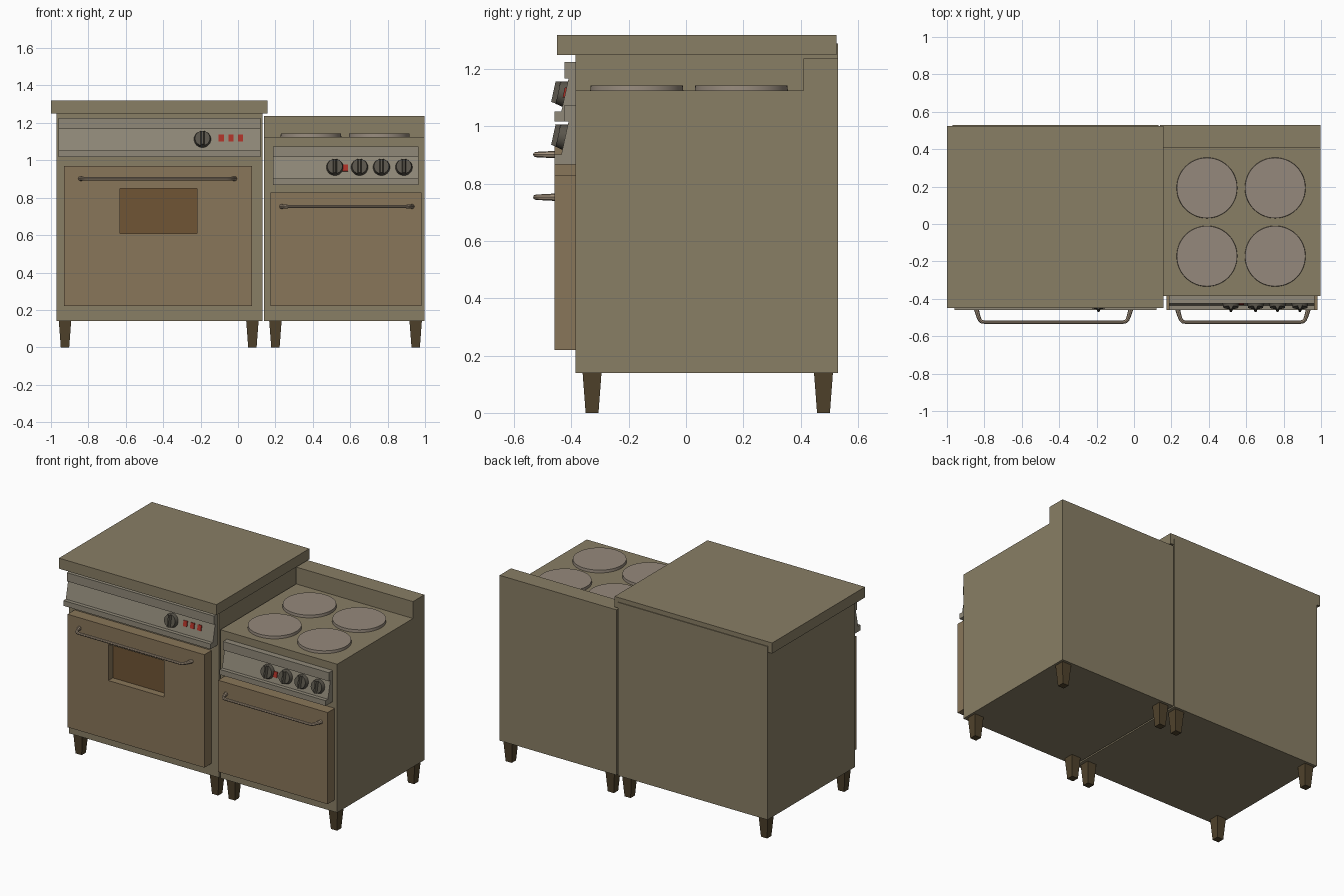
import bpy, bmesh, math
from mathutils import Matrix, Vector

if "Cube" in bpy.data.objects:
    bpy.data.objects.remove(bpy.data.objects["Cube"])


def mat(name, *rgb):
    m = bpy.data.materials.new(name)
    m.diffuse_color = (*rgb, 1)
    m.use_nodes = True
    m.node_tree.nodes["Principled BSDF"].inputs["Base Color"].default_value = m.diffuse_color
    return m


ENAMEL = mat("enamel", 0.25, 0.21, 0.13)
DOOR = mat("door_brown", 0.25, 0.18, 0.10)
PANEL = mat("panel_grey", 0.28, 0.25, 0.19)
PLATE = mat("plate", 0.30, 0.25, 0.20)
GLASS = mat("glass", 0.16, 0.09, 0.035)
LEG = mat("leg_brown", 0.08, 0.055, 0.025)
KNOB = mat("knob_dark", 0.10, 0.09, 0.07)
RED = mat("red_light", 0.40, 0.03, 0.02)
METAL = mat("handle_metal", 0.36, 0.28, 0.20)


def add(name, bm, m, matrix=None, smooth=False):
    if matrix:
        bm.transform(matrix)
    bmesh.ops.recalc_face_normals(bm, faces=bm.faces)
    me = bpy.data.meshes.new(name)
    bm.to_mesh(me)
    bm.free()
    me.materials.append(m)
    ob = bpy.data.objects.new(name, me)
    bpy.context.collection.objects.link(ob)
    if smooth:
        bpy.context.view_layer.objects.active = ob
        ob.select_set(True)
        bpy.ops.object.shade_smooth_by_angle(angle=math.radians(35))
        ob.select_set(False)
    return ob


def box_bm(x0, x1, y0, y1, z0, z1):
    bm = bmesh.new()
    bmesh.ops.create_cube(bm, size=1)
    for v in bm.verts:
        v.co = (x1 if v.co.x > 0 else x0, y1 if v.co.y > 0 else y0, z1 if v.co.z > 0 else z0)
    return bm


def box(name, m, *b, matrix=None):
    return add(name, box_bm(*b), m, matrix)


def extrude_x(name, m, x0, x1, profile, matrix=None):
    """Sweep a (y, z) profile from x0 to x1."""
    bm = bmesh.new()
    f = bm.faces.new([bm.verts.new((x0, y, z)) for y, z in profile])
    r = bmesh.ops.extrude_face_region(bm, geom=[f])
    for v in r["geom"]:
        if isinstance(v, bmesh.types.BMVert):
            v.co.x = x1
    return add(name, bm, m, matrix)


def cone(name, m, r1, r2, z0, z1, matrix, seg=32, smooth=True):
    bm = bmesh.new()
    bmesh.ops.create_cone(bm, cap_ends=True, segments=seg, radius1=r1, radius2=r2, depth=z1 - z0)
    bmesh.ops.translate(bm, verts=bm.verts, vec=(0, 0, (z0 + z1) / 2))
    return add(name, bm, m, matrix, smooth)


TILT = math.atan2(0.025, 0.115)


def on_panel(x, base, h):
    """Frame on the sloped panel face: local z points out of the panel."""
    y = -0.435 + (h - 0.035) * 0.025 / 0.115
    return Matrix.Translation((x, y, base + h)) @ Matrix.Rotation(math.pi / 2 - TILT, 4, 'X')


def panel(name, x0, x1, b):
    # Lower lip, sloped face, upper strip
    extrude_x(name, PANEL, x0, x1, [
        (-0.38, b), (-0.46, b), (-0.46, b + 0.035), (-0.435, b + 0.035),
        (-0.41, b + 0.15), (-0.425, b + 0.15), (-0.425, b + 0.207), (-0.38, b + 0.207)])


def knob(name, x, b):
    M = on_panel(x, b, 0.095)
    cone(name, KNOB, 0.046, 0.040, -0.003, 0.025, M)
    # Wedge-shaped finger grip
    bm = box_bm(-0.013, 0.013, -0.040, 0.040, 0.02, 0.042)
    for v in bm.verts:
        if v.co.z > 0.03:
            v.co.x *= 0.35
            v.co.y *= 0.92
    add(name + "_grip", bm, KNOB, M)


def light(name, x, b, h):
    box(name, RED, -0.014, 0.014, -0.018, 0.018, -0.003, 0.006, matrix=on_panel(x, b, h))


def handle(name, x0, x1, z):
    cu = bpy.data.curves.new(name, 'CURVE')
    cu.dimensions = '3D'
    cu.bevel_depth = 0.01
    cu.bevel_resolution = 2
    cu.use_fill_caps = True
    half = [(0, -0.455, 1.3), (0.010, -0.492, 1.1), (0.018, -0.512, 1),
            (0.028, -0.522, 0.95), (0.045, -0.525, 0.9)]
    pts = [(x0 + d, y, r) for d, y, r in half] + [(x1 - d, y, r) for d, y, r in reversed(half)]
    s = cu.splines.new('POLY')
    s.points.add(len(pts) - 1)
    for p, (x, y, r) in zip(s.points, pts):
        p.co = (x, y, z, 1)
        p.radius = r
    tmp = bpy.data.objects.new(name + "_path", cu)
    bpy.context.collection.objects.link(tmp)
    bpy.context.view_layer.update()
    me = bpy.data.meshes.new_from_object(tmp.evaluated_get(bpy.context.evaluated_depsgraph_get()))
    bpy.data.objects.remove(tmp)
    bm = bmesh.new()
    bm.from_mesh(me)
    add(name, bm, METAL, smooth=True)


# Large oven: cabinet, worktop
box("oven_cabinet", ENAMEL, -0.97, 0.13, -0.385, 0.53, 0.14, 1.29)
box("oven_worktop", ENAMEL, -1.0, 0.157, -0.45, 0.525, 1.25, 1.32)

# Large oven door with recessed window
bm = box_bm(-0.93, 0.075, -0.46, -0.385, 0.22, 0.97)
bm.normal_update()
front = min(bm.faces, key=lambda f: f.calc_center_median().y)
bmesh.ops.inset_region(bm, faces=[front], thickness=0.1)
c = front.calc_center_median()
for v in front.verts:
    v.co = (-0.22 if v.co.x > c.x else -0.63, -0.46, 0.85 if v.co.z > c.z else 0.61)
recess = bmesh.ops.extrude_discrete_faces(bm, faces=[front])["faces"][0]
bmesh.ops.translate(bm, verts=recess.verts, vec=(0, 0.05, 0))
add("oven_door", bm, DOOR)
box("oven_window", GLASS, -0.63, -0.22, -0.413, -0.40, 0.61, 0.85)

# Large oven controls
panel("oven_panel", -0.96, 0.12, 1.018)
knob("oven_knob", -0.19, 1.018)
for i, x in enumerate((-0.09, -0.038, 0.014)):
    light(f"oven_light_{i + 1}", x, 1.018, 0.1)
handle("oven_handle", -0.843, -0.017, 0.902)

# Small cooker: cabinet with raised back ledge
extrude_x("cooker_cabinet", ENAMEL, 0.14, 0.998, [
    (-0.385, 0.14), (0.53, 0.14), (0.53, 1.237), (0.41, 1.237), (0.41, 1.125), (-0.385, 1.125)])
box("cooker_door", DOOR, 0.175, 0.98, -0.46, -0.385, 0.22, 0.828)
panel("cooker_panel", 0.188, 0.965, 0.868)
for i, x in enumerate((0.518, 0.65, 0.767, 0.887)):
    knob(f"cooker_knob_{i + 1}", x, 0.868)
light("cooker_light", 0.573, 0.868, 0.09)
handle("cooker_handle", 0.233, 0.932, 0.753)

# Hot plates
for i, x in enumerate((0.39, 0.755)):
    for j, y in enumerate((-0.172, 0.193)):
        cone(f"hot_plate_{i}{j}", PLATE, 0.163, 0.161, 1.12, 1.143, Matrix.Translation((x, y, 0)), 48)

# Tapered legs
for i, x in enumerate((-0.925, 0.077, 0.2, 0.95)):
    for j, y in enumerate((-0.328, 0.48)):
        bm = box_bm(-0.033, 0.033, -0.033, 0.033, 0, 0.14)
        for v in bm.verts:
            if v.co.z < 0.05:
                v.co.x *= 0.68
                v.co.y *= 0.68
        add(f"leg_{i}{j}", bm, LEG, Matrix.Translation((x, y, 0)))
